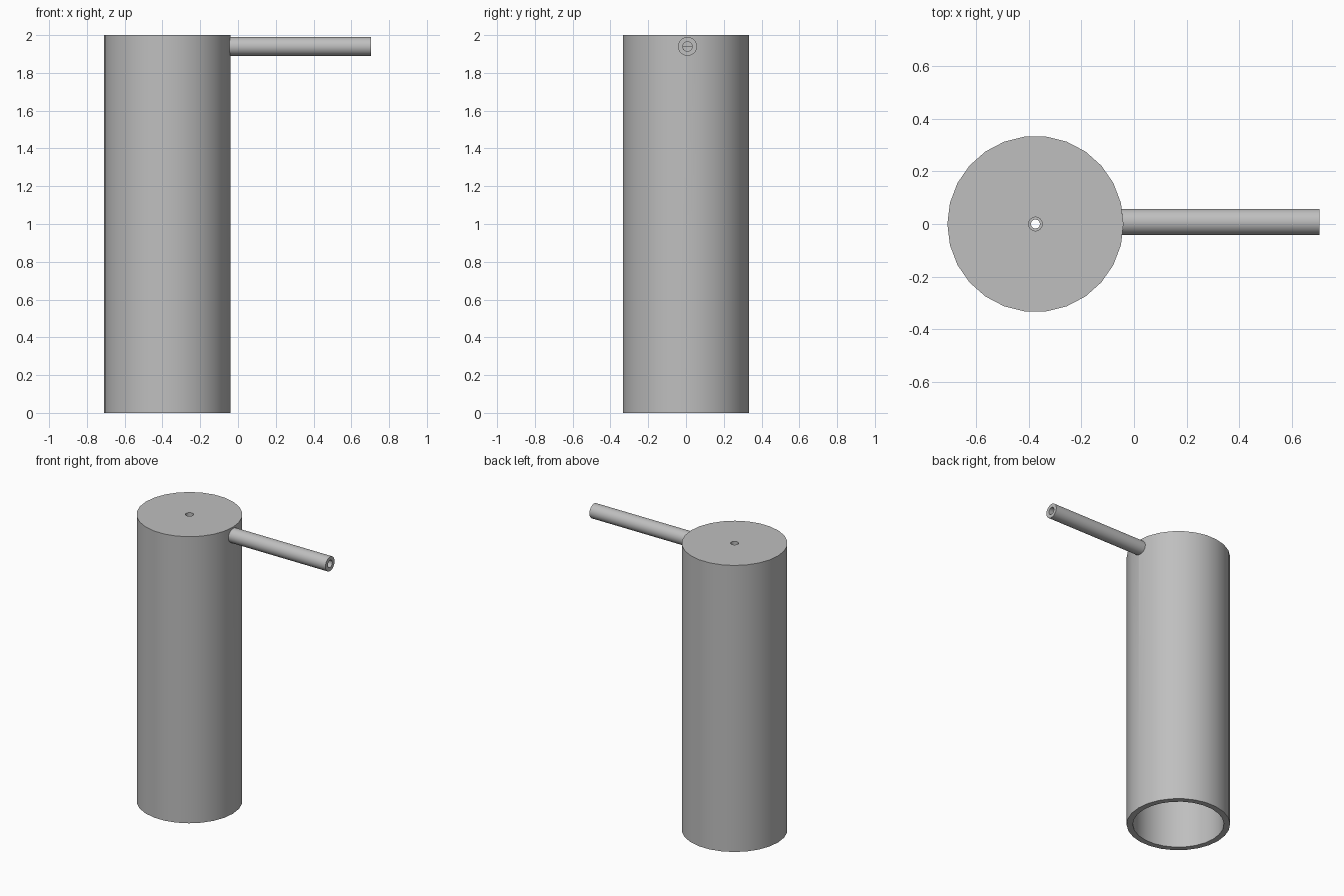
import bpy
import bmesh
import math
from mathutils import Matrix, Vector

if "Cube" in bpy.data.objects:
    bpy.data.objects.remove(bpy.data.objects["Cube"])

SIDES = 26
BODY_X = -0.375
SPOUT_Y, SPOUT_Z = 0.008, 1.94

grey = bpy.data.materials.new("light grey")
grey.use_nodes = True
colour = (0.52, 0.52, 0.52, 1)
grey.diffuse_color = colour
grey.node_tree.nodes["Principled BSDF"].inputs["Base Color"].default_value = colour


def lathe(name, profile, matrix):
    """Revolve a closed (radius, height) outline about its own z axis."""
    bm = bmesh.new()
    rings = []
    for i in range(SIDES):
        a = math.tau * i / SIDES
        rings.append([bm.verts.new((r * math.cos(a), r * math.sin(a), h)) for r, h in profile])
    n = len(profile)
    for i, ring in enumerate(rings):
        nxt = rings[(i + 1) % SIDES]
        for j in range(n):
            k = (j + 1) % n
            bm.faces.new((ring[j], nxt[j], nxt[k], ring[k]))
    bmesh.ops.recalc_face_normals(bm, faces=bm.faces)
    bm.transform(matrix)
    mesh = bpy.data.meshes.new(name)
    bm.to_mesh(mesh)
    bm.free()
    obj = bpy.data.objects.new(name, mesh)
    mesh.materials.append(grey)
    bpy.context.collection.objects.link(obj)
    return obj


def smooth(obj):
    bpy.ops.object.select_all(action="DESELECT")
    obj.select_set(True)
    bpy.context.view_layer.objects.active = obj
    bpy.ops.object.shade_smooth_by_angle(angle=math.radians(30))


# Hollow body: open at the bottom, capped on top with a stepped hole
body = lathe("body", [
    (0.295, 0), (0.335, 0), (0.335, 2), (0.026, 2),
    (0.026, 1.97), (0.017, 1.97), (0.017, 1.94), (0.295, 1.94),
], Matrix.Translation((BODY_X, 0, 0)))

# Spout: a tube along x, its inner end buried in the body wall
along_x = Matrix.Rotation(math.pi / 2, 4, "Y")
spout = lathe("spout", [(0.025, 0), (0.05, 0), (0.05, 0.755), (0.025, 0.755)],
              Matrix.Translation((-0.05, SPOUT_Y, SPOUT_Z)) @ along_x)

# Bore through the wall behind the spout
bpy.ops.mesh.primitive_cylinder_add(vertices=SIDES, radius=0.025, depth=0.12,
                                    location=(-0.06, SPOUT_Y, SPOUT_Z),
                                    rotation=(0, math.pi / 2, 0))
bore = bpy.context.object
bore.name = "bore_cutter"
bore.hide_render = True
bore.display_type = "WIRE"

smooth(body)
smooth(spout)
cut = body.modifiers.new("spout_bore", "BOOLEAN")
cut.operation = "DIFFERENCE"
cut.solver = "EXACT"
cut.object = bore
bore.hide_set(True)
